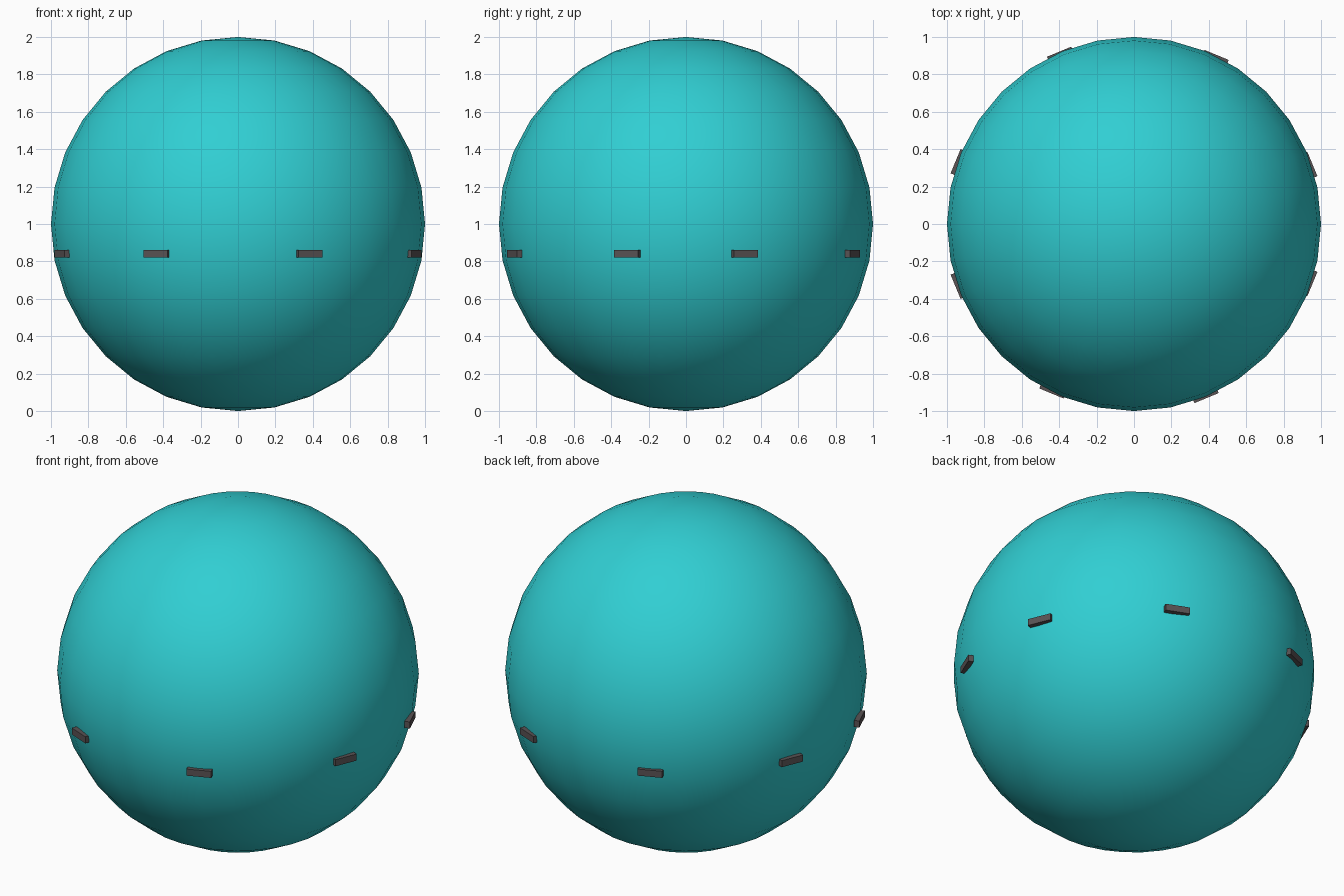
import bpy
import math

cube = bpy.data.objects.get("Cube")
if cube:
    bpy.data.objects.remove(cube, do_unlink=True)


def make_material(name, color):
    mat = bpy.data.materials.new(name)
    mat.use_nodes = True
    mat.diffuse_color = (*color, 1)
    mat.node_tree.nodes["Principled BSDF"].inputs["Base Color"].default_value = (*color, 1)
    return mat


teal = make_material("teal", (0.03, 0.62, 0.65))
charcoal = make_material("charcoal", (0.10, 0.085, 0.088))

# Smooth round body
bpy.ops.mesh.primitive_uv_sphere_add(segments=32, ring_count=16, radius=1, location=(0, 0, 1))
body = bpy.context.object
body.name = "round_body"
body.data.materials.append(teal)
bpy.ops.object.shade_smooth()


def add_block(name, x, y, angle):
    """Small block set into the body, its thin side facing outward."""
    bpy.ops.mesh.primitive_cube_add(size=1, location=(x, y, 0.84), rotation=(0, 0, angle))
    block = bpy.context.object
    block.name = name
    block.scale = (0.03, 0.14, 0.04)
    block.data.materials.append(charcoal)


# Ring of eight blocks just below the equator, facing every 45 degrees
centres = [(0.94, 0.315), (0.436, 0.89), (-0.395, 0.907), (-0.94, 0.33),
           (-0.94, -0.33), (-0.436, -0.892), (0.382, -0.917), (0.94, -0.315)]
for i, (x, y) in enumerate(centres):
    add_block(f"rim_block_{i + 1}", x, y, math.radians(22.5 + 45 * i))
